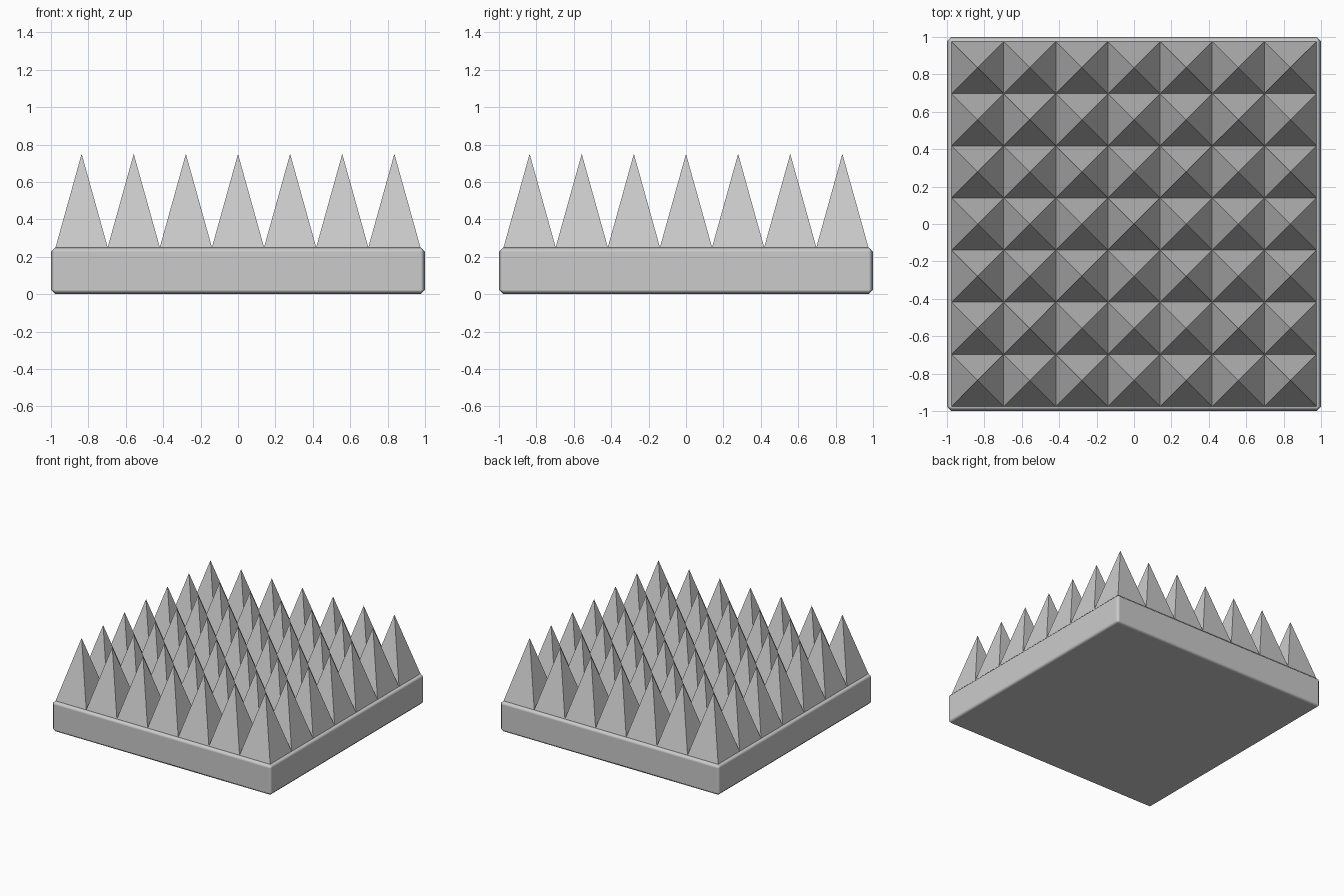
import bpy
import bmesh
from mathutils import Matrix

if "Cube" in bpy.data.objects:
    bpy.data.objects.remove(bpy.data.objects["Cube"])

COUNT, PITCH = 7, 0.2787
BASE_TOP, TIP = 0.25, 0.75

grey = bpy.data.materials.new("plain grey")
grey.diffuse_color = (0.6, 0.6, 0.6, 1)
grey.use_nodes = True
grey.node_tree.nodes["Principled BSDF"].inputs["Base Color"].default_value = grey.diffuse_color


def make_object(name, bm):
    mesh = bpy.data.meshes.new(name)
    bm.to_mesh(mesh)
    bm.free()
    mesh.materials.append(grey)
    obj = bpy.data.objects.new(name, mesh)
    bpy.context.collection.objects.link(obj)
    return obj


# Square slab with softly shaded chamfered edges
bm = bmesh.new()
bmesh.ops.create_cube(bm, size=1, matrix=Matrix.Translation((0, 0, BASE_TOP / 2))
                      @ Matrix.Diagonal((2, 2, BASE_TOP, 1)))
for f in bm.faces:
    f.smooth = True
base = make_object("base_slab", bm)
bevel = base.modifiers.new("edge chamfer", 'BEVEL')
bevel.width = 0.024
bevel.segments = 1
bevel.harden_normals = True

# Grid of four-sided spikes standing edge to edge on the slab
bm = bmesh.new()
for i in range(COUNT):
    for j in range(COUNT):
        x, y = ((k - (COUNT - 1) / 2) * PITCH for k in (i, j))
        h = PITCH / 2
        corners = [bm.verts.new((x + sx * h, y + sy * h, BASE_TOP))
                   for sx, sy in ((-1, -1), (1, -1), (1, 1), (-1, 1))]
        tip = bm.verts.new((x, y, TIP))
        bm.faces.new(corners[::-1])
        for k in range(4):
            bm.faces.new((corners[k], corners[(k + 1) % 4], tip))
make_object("spikes", bm)
